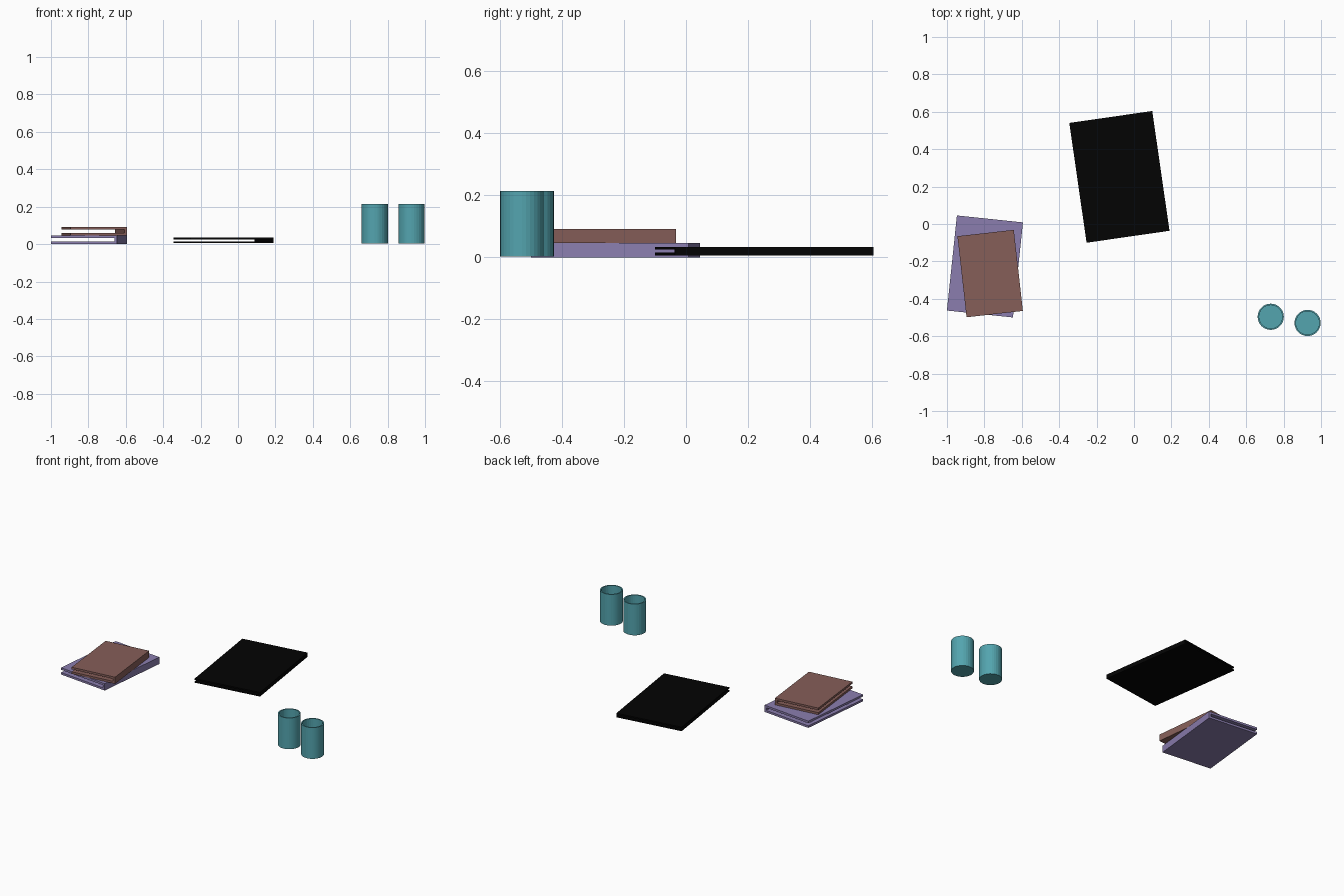
import bpy, bmesh, math
from mathutils import Matrix

if "Cube" in bpy.data.objects:
    bpy.data.objects.remove(bpy.data.objects["Cube"])


def material(name, rgb):
    m = bpy.data.materials.new(name)
    m.diffuse_color = (*[c ** 2.2 for c in rgb], 1)
    m.use_nodes = True
    m.node_tree.nodes["Principled BSDF"].inputs["Base Color"].default_value = m.diffuse_color
    return m


def finish(name, bm, mat):
    bmesh.ops.recalc_face_normals(bm, faces=bm.faces[:])
    mesh = bpy.data.meshes.new(name)
    bm.to_mesh(mesh)
    bm.free()
    mesh.materials.append(mat)
    ob = bpy.data.objects.new(name, mesh)
    bpy.context.collection.objects.link(ob)
    return ob


# Book cover: C-shaped section with the spine on the right, extruded along y
def book(name, centre, size, angle, z0, z1, board, mat):
    w, d = size
    x0, x1, h = -w / 2, w / 2, z1 - z0
    xi = x1 - board
    profile = [(x0, 0), (x1, 0), (x1, h), (x0, h),
               (x0, h - board), (xi, h - board), (xi, board), (x0, board)]
    bm = bmesh.new()
    face = bm.faces.new([bm.verts.new((x, -d / 2, z)) for x, z in profile])
    ext = bmesh.ops.extrude_face_region(bm, geom=[face], use_keep_orig=True)
    moved = [v for v in ext["geom"] if isinstance(v, bmesh.types.BMVert)]
    bmesh.ops.translate(bm, verts=moved, vec=(0, d, 0))
    ob = finish(name, bm, mat)
    ob.matrix_world = (Matrix.Translation((*centre, z0))
                       @ Matrix.Rotation(math.radians(angle), 4, 'Z'))


# Open tumbler: lathed wall with a thin floor
def cup(name, centre, mat, sides=32):
    bm = bmesh.new()
    rings = []
    for r, z in [(0.07, 0.003), (0.07, 0.214), (0.062, 0.214), (0.062, 0.012)]:
        rings.append([bm.verts.new((r * math.cos(2 * math.pi * i / sides),
                                    r * math.sin(2 * math.pi * i / sides), z))
                      for i in range(sides)])
    for a, b in zip(rings, rings[1:]):
        for i in range(sides):
            j = (i + 1) % sides
            bm.faces.new((a[i], a[j], b[j], b[i]))
    bm.faces.new(rings[0])
    bm.faces.new(rings[-1])
    ob = finish(name, bm, mat)
    ob.location = (*centre, 0)


purple = material("purple_cover", (0.54, 0.49, 0.68))
brown = material("brown_cover", (0.52, 0.37, 0.35))
black = material("black_cover", (0.045, 0.045, 0.045))
teal = material("teal_glaze", (0.33, 0.64, 0.68))

# Stacked books on the left
book("lower_book", (-0.797, -0.227), (0.355, 0.511), -6, 0.0, 0.046, 0.014, purple)
book("upper_book", (-0.769, -0.265), (0.303, 0.436), 6.4, 0.046, 0.091, 0.014, brown)

# Large black folder in the middle
book("folder", (-0.078, 0.252), (0.448, 0.647), 8.2, 0.006, 0.034, 0.009, black)

# Pair of cups on the right
cup("cup_left", (0.731, -0.496), teal)
cup("cup_right", (0.928, -0.529), teal)
